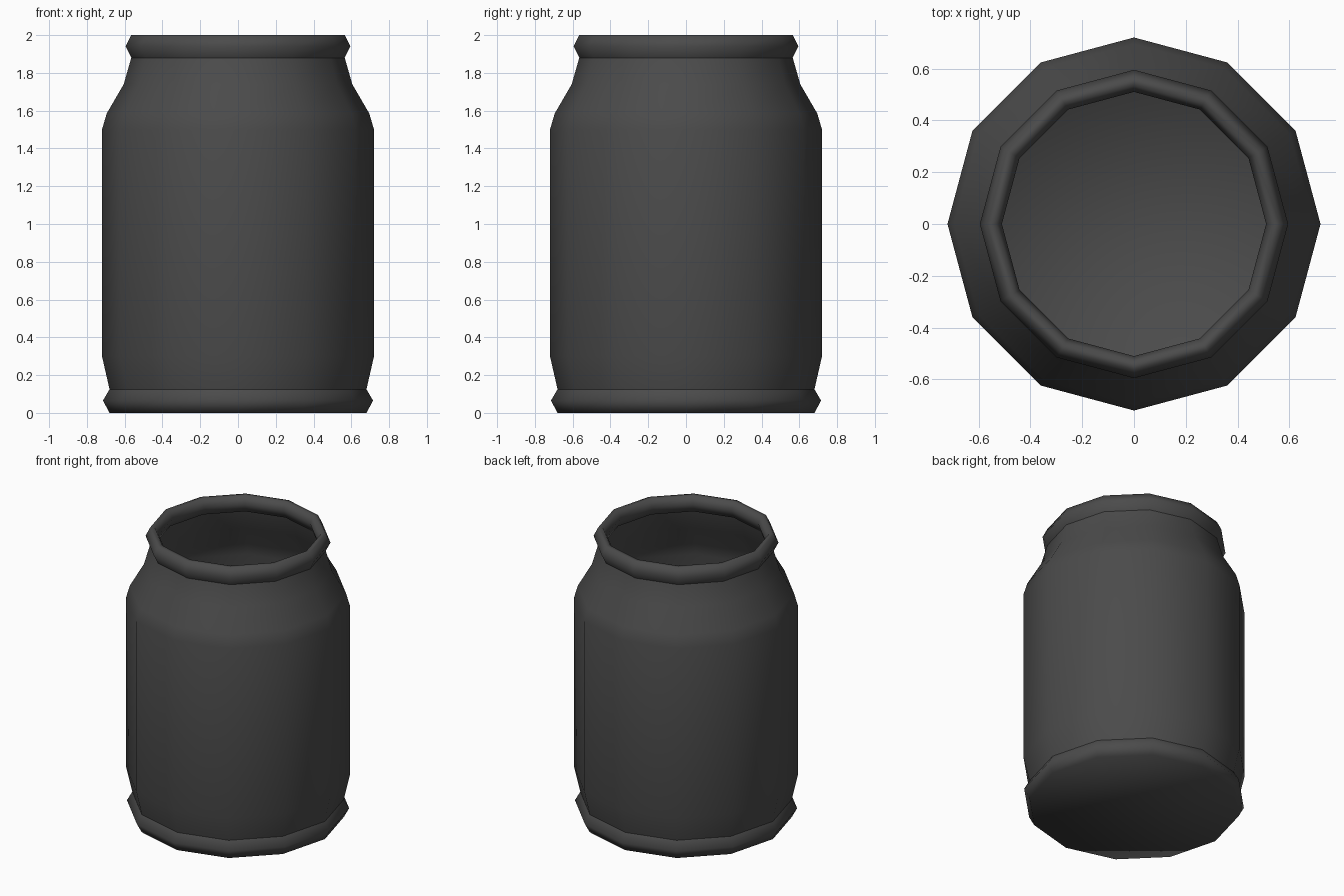
import bpy, bmesh, math

if "Cube" in bpy.data.objects:
    bpy.data.objects.remove(bpy.data.objects["Cube"])

SIDES = 12

mat = bpy.data.materials.new("dark grey")
mat.diffuse_color = (0.07, 0.07, 0.07, 1)
mat.use_nodes = True
mat.node_tree.nodes["Principled BSDF"].inputs["Base Color"].default_value = mat.diffuse_color

# Radius, height: base, foot ring, body, shoulder, neck, rolled rim
profile = [(0.68, 0), (0.715, 0.065), (0.68, 0.125), (0.72, 0.30),
           (0.72, 1.50), (0.695, 1.585), (0.605, 1.74), (0.565, 1.88),
           (0.595, 1.94), (0.565, 2.0), (0.535, 2.0), (0.51, 1.95),
           (0.53, 1.89)]
creases = (2, 7)

bm = bmesh.new()
rings = []
for r, z in profile:
    rings.append([bm.verts.new((r * math.cos(math.tau * i / SIDES),
                                r * math.sin(math.tau * i / SIDES), z))
                  for i in range(SIDES)])

# Wall and rim
for a, b in zip(rings, rings[1:]):
    for i in range(SIDES):
        j = (i + 1) % SIDES
        bm.faces.new((a[i], a[j], b[j], b[i]))

# Inside of the rim joins back onto the neck
for i in range(SIDES):
    j = (i + 1) % SIDES
    bm.faces.new((rings[-1][i], rings[-1][j], rings[7][j], rings[7][i]))

# Closed base
bm.faces.new(rings[0][::-1])

for f in bm.faces:
    f.smooth = True
# Sharp seams where foot ring and rim meet the body
for k in creases:
    for i in range(SIDES):
        bm.edges.get((rings[k][i], rings[k][(i + 1) % SIDES])).smooth = False

mesh = bpy.data.meshes.new("jar")
bm.to_mesh(mesh)
bm.free()
mesh.materials.append(mat)
jar = bpy.data.objects.new("jar", mesh)
bpy.context.collection.objects.link(jar)
